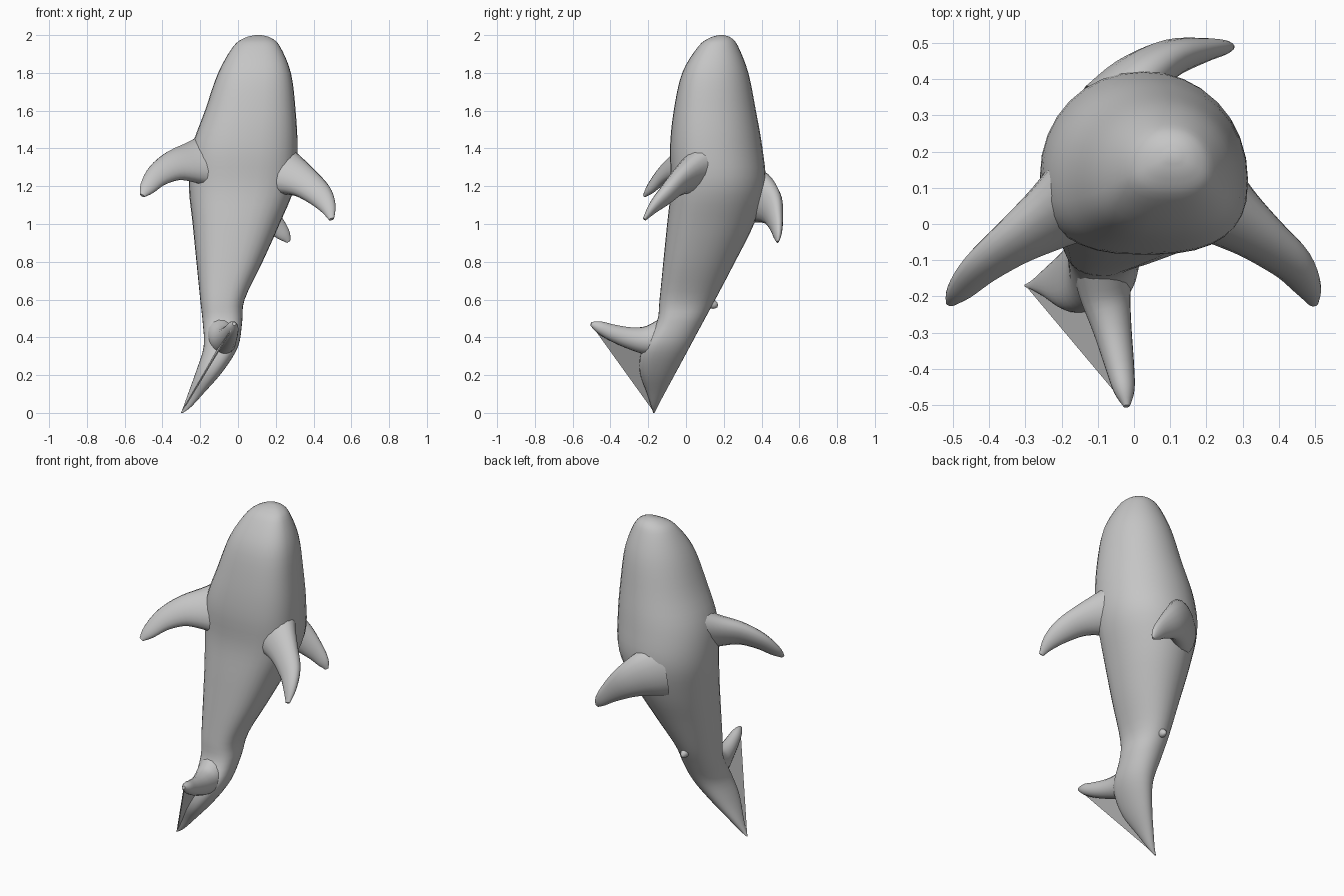
import bpy, math
from mathutils import Vector

if "Cube" in bpy.data.objects:
    bpy.data.objects.remove(bpy.data.objects["Cube"])

grey = bpy.data.materials.new("whale grey")
grey.diffuse_color = (0.56, 0.56, 0.56, 1)
grey.use_nodes = True
grey.node_tree.nodes["Principled BSDF"].inputs["Base Color"].default_value = grey.diffuse_color


def spline(rows, steps):
    """Catmull-Rom resampling of rows of numbers."""
    out = []
    for i in range(len(rows) - 1):
        a, b = rows[max(i - 1, 0)], rows[i]
        c, d = rows[i + 1], rows[min(i + 2, len(rows) - 1)]
        for k in range(steps):
            t = k / steps
            out.append([0.5 * (2 * q + (r - p) * t + (2 * p - 5 * q + 4 * r - s) * t * t
                               + (3 * q - p - 3 * r + s) * t ** 3)
                        for p, q, r, s in zip(a, b, c, d)])
    return out + [list(rows[-1])]


def make(name, verts, faces):
    mesh = bpy.data.meshes.new(name)
    mesh.from_pydata(verts, [], faces)
    mesh.materials.append(grey)
    ob = bpy.data.objects.new(name, mesh)
    bpy.context.collection.objects.link(ob)
    bpy.ops.object.select_all(action='DESELECT')
    ob.select_set(True)
    bpy.context.view_layer.objects.active = ob
    bpy.ops.object.mode_set(mode='EDIT')
    bpy.ops.mesh.select_all(action='SELECT')
    bpy.ops.mesh.normals_make_consistent(inside=False)
    bpy.ops.object.mode_set(mode='OBJECT')
    bpy.ops.object.shade_smooth_by_angle(angle=math.radians(50))
    return ob


def loft(name, rings):
    n = len(rings[0])
    faces = [(i * n + j, i * n + (j + 1) % n, (i + 1) * n + (j + 1) % n, (i + 1) * n + j)
             for i in range(len(rings) - 1) for j in range(n)]
    faces += [tuple(range(n)), tuple(range((len(rings) - 1) * n, len(rings) * n))]
    return make(name, [v for r in rings for v in r], faces)


def signed_pow(v, p):
    return math.copysign(abs(v) ** p, v)


# Body running down into the lower fluke; rows are z, x min, x max, y min, y max
body_rows = [
    (2.0, 0.09, 0.125, 0.175, 0.2), (1.985, 0.035, 0.175, 0.125, 0.24),
    (1.94, -0.025, 0.222, 0.065, 0.276), (1.8, -0.105, 0.28, -0.02, 0.33),
    (1.6, -0.175, 0.305, -0.065, 0.37), (1.4, -0.245, 0.315, -0.085, 0.405),
    (1.2, -0.26, 0.30, -0.08, 0.42), (1.0, -0.24, 0.22, -0.10, 0.36),
    (0.8, -0.22, 0.13, -0.12, 0.26), (0.6, -0.2, 0.035, -0.14, 0.155),
    (0.48, -0.187, 0.022, -0.155, 0.09), (0.35, -0.182, 0.0, -0.23, 0.02),
    (0.22, -0.222, -0.08, -0.245, -0.05), (0.1, -0.265, -0.185, -0.205, -0.115),
    (0.03, -0.29, -0.25, -0.183, -0.152), (0.0, -0.303, -0.292, -0.174, -0.166)]
rings = []
for z, x0, x1, y0, y1 in spline(body_rows, 4):
    ym = y0 + 0.42 * (y1 - y0)
    ring = []
    for k in range(32):
        a = 2 * math.pi * k / 32
        c, s = math.cos(a), math.sin(a)
        p = 0.78 if s < 0 else 0.97
        depth = (ym - y0) if s < 0 else (y1 - ym)
        ring.append(((x0 + x1) / 2 + (x1 - x0) / 2 * signed_pow(c, p),
                     ym + depth * signed_pow(s, p), z))
    rings.append(ring)
loft("body", rings)


def fin(name, rows, chord, ratio):
    """Tapered oval fin; rows are x, y, z, half chord."""
    pts = spline(rows, 4)
    out = []
    for i, r in enumerate(pts):
        t = Vector(pts[min(i + 1, len(pts) - 1)][:3]) - Vector(pts[max(i - 1, 0)][:3])
        t.normalize()
        u = Vector(chord)
        u = (u - t * u.dot(t)).normalized()
        w = t.cross(u)
        out.append([Vector(r[:3]) + u * r[3] * math.cos(2 * math.pi * k / 16)
                    + w * r[3] * ratio * math.sin(2 * math.pi * k / 16) for k in range(16)])
    return loft(name, out)


# Side flippers
fin("left_flipper", [(-0.13, 0.085, 1.33, 0.18), (-0.22, 0.025, 1.325, 0.13),
                     (-0.33, -0.05, 1.31, 0.09), (-0.42, -0.12, 1.26, 0.066),
                     (-0.48, -0.185, 1.19, 0.042), (-0.507, -0.22, 1.15, 0.014)],
    (-0.4, 0.4, 0.8), 0.6)
fin("right_flipper", [(0.18, 0.085, 1.29, 0.17), (0.26, 0.025, 1.265, 0.125),
                      (0.35, -0.04, 1.22, 0.09), (0.43, -0.105, 1.155, 0.07),
                      (0.475, -0.17, 1.09, 0.045), (0.495, -0.22, 1.025, 0.014)],
    (0.4, 0.4, 0.8), 0.65)
# Swept fin on the back
fin("dorsal_fin", [(-0.07, 0.32, 1.16, 0.16), (0.0, 0.39, 1.14, 0.14),
                   (0.09, 0.452, 1.085, 0.1), (0.19, 0.478, 1.0, 0.06),
                   (0.245, 0.485, 0.94, 0.036), (0.268, 0.485, 0.905, 0.01)],
    (0.3, 0.2, 0.9), 0.55)
# Front tail fluke
fin("front_fluke", [(-0.09, -0.08, 0.42, 0.10), (-0.08, -0.19, 0.385, 0.08),
                    (-0.06, -0.29, 0.395, 0.06), (-0.04, -0.39, 0.425, 0.045),
                    (-0.027, -0.46, 0.455, 0.032), (-0.02, -0.503, 0.472, 0.01)],
    (-0.2, 0, 1), 0.9)

# Thin membrane stretched between the fluke tips
tri = [Vector((-0.297, -0.17, 0.006)), Vector((-0.02, -0.5, 0.465)), Vector((-0.10, -0.09, 0.36))]
n = (tri[1] - tri[0]).cross(tri[2] - tri[0]).normalized() * 0.003
make("fluke_membrane", [p + n for p in tri] + [p - n for p in tri],
     [(0, 1, 2), (5, 4, 3), (0, 3, 4, 1), (1, 4, 5, 2), (2, 5, 3, 0)])

# Small bump on the tail ridge
fin("tail_bump", [(-0.09, 0.08, 0.60, 0.04), (-0.09, 0.13, 0.58, 0.028),
                  (-0.09, 0.155, 0.57, 0.02), (-0.09, 0.168, 0.565, 0.006)],
    (0, 0, 1), 0.9)
